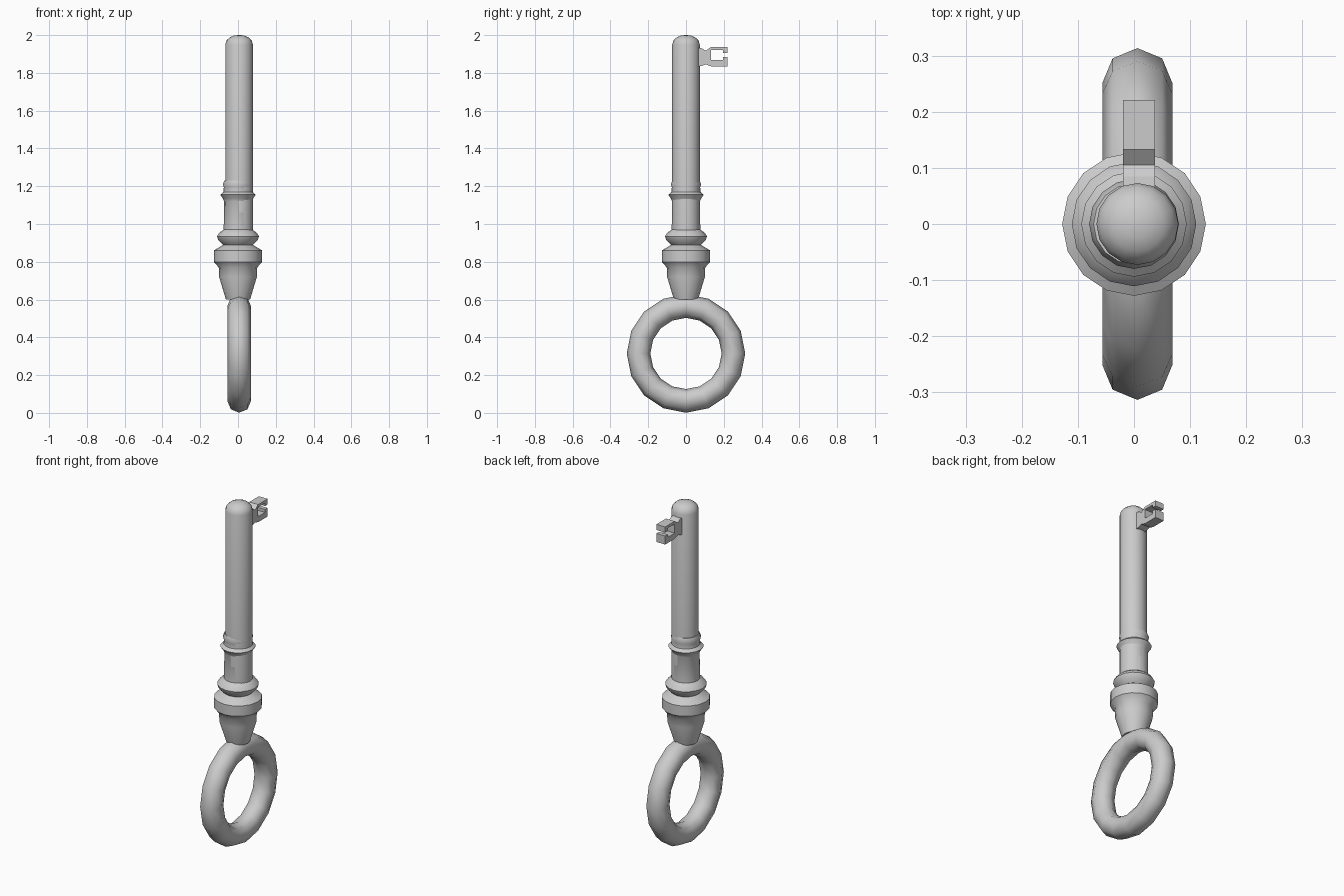
import bpy, bmesh
from math import cos, sin, pi, radians

if "Cube" in bpy.data.objects:
    bpy.data.objects.remove(bpy.data.objects["Cube"])


def finish(name, bm, smooth=True):
    bmesh.ops.recalc_face_normals(bm, faces=bm.faces)
    me = bpy.data.meshes.new(name)
    bm.to_mesh(me)
    bm.free()
    ob = bpy.data.objects.new(name, me)
    bpy.context.collection.objects.link(ob)
    if smooth:
        bpy.ops.object.select_all(action='DESELECT')
        ob.select_set(True)
        bpy.context.view_layer.objects.active = ob
        bpy.ops.object.shade_smooth_by_angle(angle=radians(40))
    return ob


def lathe(name, profile, sides=16, cx=0.0):
    """Revolve (radius, z) pairs about a vertical axis, capping both ends."""
    bm = bmesh.new()
    rings = [[bm.verts.new((cx + r * cos(2 * pi * i / sides), r * sin(2 * pi * i / sides), z))
              for i in range(sides)] for r, z in profile]
    for a, b in zip(rings, rings[1:]):
        for i in range(sides):
            j = (i + 1) % sides
            bm.faces.new((a[i], a[j], b[j], b[i]))
    bm.faces.new(rings[0][::-1])
    bm.faces.new(rings[-1])
    return finish(name, bm)


# Ring handle
bpy.ops.mesh.primitive_torus_add(major_radius=0.251, minor_radius=0.0625, major_segments=16,
                                 minor_segments=8, location=(0.006, 0, 0.3145),
                                 rotation=(0, pi / 2, 0))
bpy.context.object.name = "ring_handle"
bpy.ops.object.shade_smooth_by_angle(angle=radians(50))

# Turned collar with its mouldings
lathe("collar", [(0.064, 0.60), (0.100, 0.72), (0.102, 0.77), (0.128, 0.80), (0.128, 0.86),
                 (0.078, 0.89), (0.104, 0.915), (0.111, 0.935), (0.098, 0.955), (0.076, 0.97),
                 (0.073, 1.12), (0.080, 1.135), (0.094, 1.155), (0.077, 1.17),
                 (0.075, 1.195), (0.080, 1.21), (0.072, 1.23)])

# Long shaft with a domed tip
lathe("shaft", [(0.073, 0.95), (0.073, 1.95), (0.066, 1.973), (0.048, 1.989),
                (0.025, 1.998), (0.004, 2.0)], cx=0.006)

# Key bit: a neck carrying a hooked fork, extruded across x
outline = [(0.05, 1.935), (0.085, 1.93), (0.105, 1.917), (0.133, 1.938), (0.221, 1.938),
           (0.221, 1.905), (0.197, 1.905), (0.197, 1.922), (0.133, 1.922), (0.133, 1.868),
           (0.197, 1.868), (0.197, 1.885), (0.221, 1.885), (0.221, 1.835), (0.133, 1.835),
           (0.105, 1.845), (0.085, 1.838), (0.05, 1.83)]
bm = bmesh.new()
face = bm.faces.new([bm.verts.new((-0.020, y, z)) for y, z in outline])
ext = bmesh.ops.extrude_face_region(bm, geom=[face])
bmesh.ops.translate(bm, vec=(0.057, 0, 0),
                    verts=[v for v in ext["geom"] if isinstance(v, bmesh.types.BMVert)])
finish("key_bit", bm, smooth=False)
